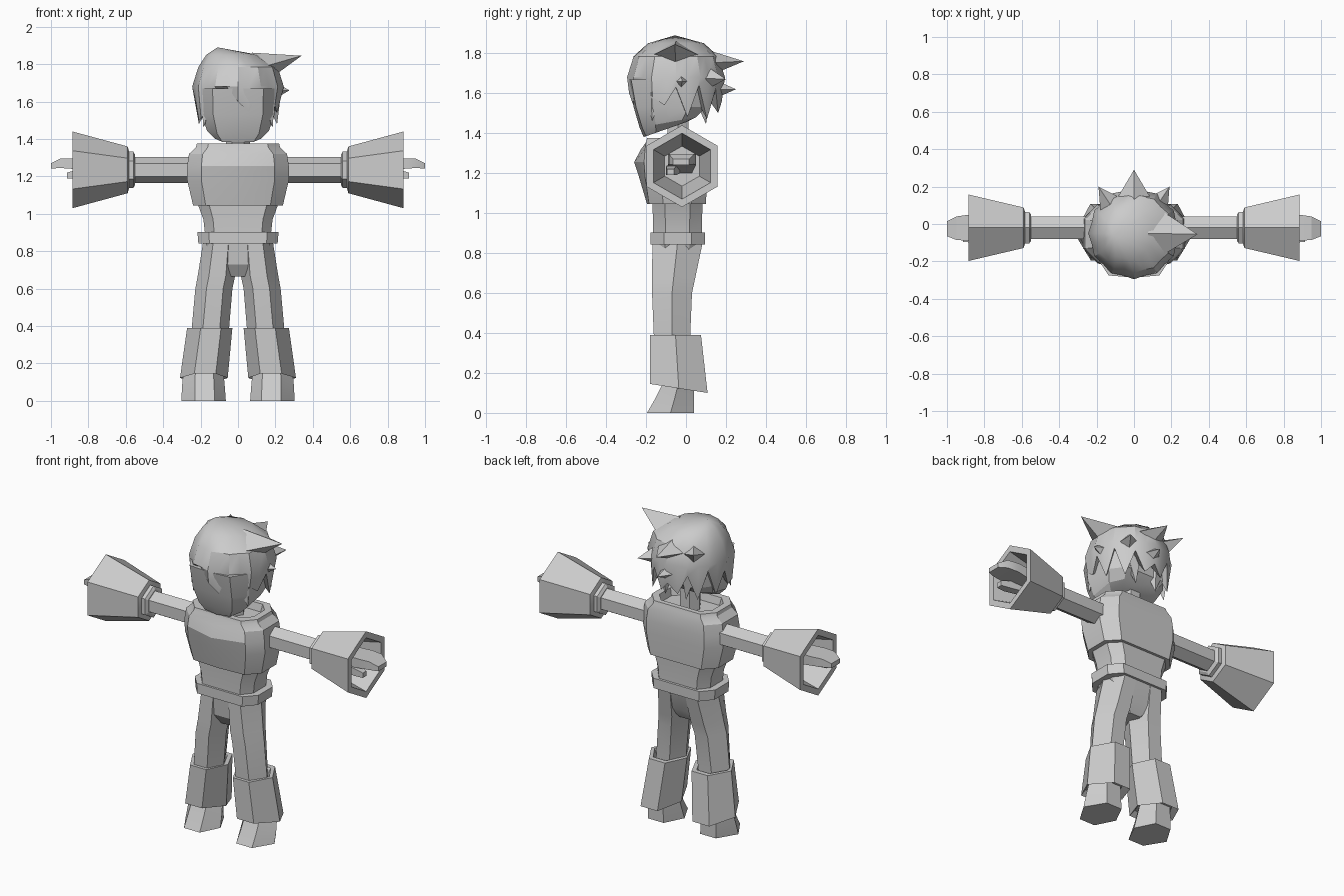
import bpy, bmesh, math
from mathutils import Vector

if "Cube" in bpy.data.objects:
    bpy.data.objects.remove(bpy.data.objects["Cube"])

grey = bpy.data.materials.new("plain grey")
grey.use_nodes = True
grey.diffuse_color = (0.6, 0.6, 0.6, 1)
grey.node_tree.nodes["Principled BSDF"].inputs["Base Color"].default_value = (0.6, 0.6, 0.6, 1)


def finish(name, bm, angle=25):
    bmesh.ops.recalc_face_normals(bm, faces=bm.faces)
    me = bpy.data.meshes.new(name)
    bm.to_mesh(me)
    bm.free()
    me.materials.append(grey)
    ob = bpy.data.objects.new(name, me)
    bpy.context.collection.objects.link(ob)
    bpy.ops.object.select_all(action="DESELECT")
    ob.select_set(True)
    bpy.context.view_layer.objects.active = ob
    bpy.ops.object.shade_smooth_by_angle(angle=math.radians(angle))
    return ob


def skin(bm, rings, caps=True):
    rows = [[bm.verts.new(p) for p in ring] for ring in rings]
    n = len(rows[0])
    for a, b in zip(rows, rows[1:]):
        for i in range(n):
            bm.faces.new((a[i], a[(i + 1) % n], b[(i + 1) % n], b[i]))
    if caps:
        bm.faces.new(rows[0])
        bm.faces.new(rows[-1])
    return rows


def loft(name, rings):
    bm = bmesh.new()
    skin(bm, rings)
    return finish(name, bm)


def body_ring(z, hx, front, back, bulge=0.0, corner=0.72):
    """Chamfered outline with a ridge down the front middle."""
    d = back - front
    half = [(hx * corner, front), (hx, front + d * 0.25), (hx, back - d * 0.25), (hx * corner, back)]
    pts = [(0, front - bulge)] + half + [(0, back)] + [(-x, y) for x, y in reversed(half)]
    return [(x, y, z) for x, y in pts]


def leg_ring(z, x0, x1, front, back, drop=0.0):
    """Six sides with flat front and back; drop lowers the back edge."""
    w, m = x1 - x0, (front + back) / 2
    pts = [(x1, m, .5), (x1 - w * .3, front, 0), (x0 + w * .25, front, 0),
           (x0, m, .5), (x0 + w * .25, back, 1), (x1 - w * .3, back, 1)]
    return [(x, y, z - drop * k) for x, y, k in pts]


def arm_ring(x, r, cy=-0.02, cz=1.235):
    return [(x, cy + r * math.sin(k * math.pi / 3), cz + r * math.cos(k * math.pi / 3)) for k in range(6)]


def slab_ring(x, y0, y1, z0, z1):
    return [(x, y0, z0), (x, y1, z0), (x, y1, z1), (x, y0, z1)]


def pair(name, rings):
    loft("left_" + name, rings)
    loft("right_" + name, [[(-x, y, z) for x, y, z in r] for r in rings])


# Jacket with a sunken collar
loft("jacket", [
    body_ring(1.045, .20, -.16, .08), body_ring(1.045, .24, -.185, .10, .01),
    body_ring(1.18, .272, -.205, .105, .03), body_ring(1.255, .272, -.21, .105, .05),
    body_ring(1.32, .262, -.205, .10, .02), body_ring(1.355, .225, -.20, .09),
    body_ring(1.375, .22, -.195, .085), body_ring(1.375, .18, -.16, .055),
    body_ring(1.33, .17, -.15, .045)])

# Waist, belt and pelvis
loft("waist", [body_ring(.88, .175, -.165, .08), body_ring(.97, .185, -.165, .08),
               body_ring(1.07, .222, -.17, .085)])
loft("belt", [body_ring(.842, .212, -.178, .095), body_ring(.903, .217, -.178, .095)])
loft("pelvis", [body_ring(.665, .05, -.11, .01), body_ring(.73, .13, -.155, .05),
                body_ring(.86, .178, -.168, .085)])

# Legs, boot cuffs and feet
pair("leg", [leg_ring(.36, .05, .25, -.16, .02), leg_ring(.60, .03, .228, -.17, .03),
             leg_ring(.67, .015, .215, -.17, .045), leg_ring(.86, .005, .185, -.168, .085)])
pair("boot_cuff", [leg_ring(.17, .08, .29, -.15, .06, .03), leg_ring(.145, .055, .31, -.18, .108, .045),
                   leg_ring(.39, .03, .272, -.18, .075), leg_ring(.39, .055, .25, -.15, .045),
                   leg_ring(.36, .07, .24, -.13, .02)])
pair("foot", [leg_ring(0, .065, .302, -.195, .04), leg_ring(.07, .07, .30, -.155, .04),
              leg_ring(.18, .08, .29, -.10, .04)])

# Arms, flared hollow sleeves and hands
pair("arm", [arm_ring(.18, .07), arm_ring(.57, .07)])
pair("sleeve_band", [arm_ring(.55, .08), arm_ring(.56, .097), arm_ring(.595, .097)])
pair("sleeve", [arm_ring(.58, .09), arm_ring(.59, .125), arm_ring(.885, .205),
                arm_ring(.885, .165), arm_ring(.63, .10)])
pair("hand", [slab_ring(.62, -.07, .03, 1.20, 1.29), slab_ring(.88, -.09, .05, 1.24, 1.295),
              slab_ring(.95, -.085, .04, 1.245, 1.295), slab_ring(1.0, -.065, .015, 1.242, 1.27)])
pair("thumb", [slab_ring(.70, -.08, -.03, 1.20, 1.25), slab_ring(.86, -.10, -.05, 1.19, 1.235),
               slab_ring(.915, -.095, -.06, 1.19, 1.22)])

# Neck and head
loft("neck", [[(.065 * math.cos(k * math.pi / 3), -.04 + .06 * math.sin(k * math.pi / 3), z)
               for k in range(6)] for z in (1.32, 1.52)])


def head_ring(z, hx, front, back, rise):
    d = back - front
    return [(x, y, z + rise * (y - front) / d) for x, y, _ in body_ring(z, hx, front, back, .012, .68)]


loft("head", [head_ring(1.385, .125, -.20, .0, .07), head_ring(1.43, .165, -.22, .05, .05),
              head_ring(1.53, .195, -.25, .10, 0), head_ring(1.67, .20, -.275, .12, 0)])

# Hair: domed shell with a jagged hem running round from the front
hem = [1.60, 1.545, 1.66, 1.63, 1.58, 1.54, 1.63, 1.48, 1.64, 1.47, 1.62, 1.50,
       1.56, 1.50, 1.62, 1.47, 1.64, 1.48, 1.61, 1.50, 1.51, 1.58, 1.66, 1.69]
N = len(hem)


def hair_ring(radius, z, cx=0.0, centre=-.05):
    pts = []
    for i in range(N):
        a = 2 * math.pi * i / N
        flat = 1 - .05 * (i % 2)
        pts.append((cx + radius * flat * math.sin(a), centre - radius * flat * math.cos(a), z))
    return pts


bm = bmesh.new()
edge = [(x * .97, y * .97 if y > 0 else y, hem[i]) for i, (x, y, z) in enumerate(hair_ring(.235, 0))]
rows = skin(bm, [hair_ring(.15, 1.62), edge, hair_ring(.245, 1.68), hair_ring(.212, 1.785),
                 hair_ring(.14, 1.85, -.03)], caps=False)
bm.faces.new(rows[0])
apex = bm.verts.new((-.11, -.055, 1.89))
for i in range(N):
    bm.faces.new((rows[-1][i], rows[-1][(i + 1) % N], apex))
finish("hair_shell", bm, 32)


# Hair spikes: four-sided points sunk into the shell
def spike(name, base, tip, wide, tall):
    base, tip = Vector(base), Vector(tip)
    d = (tip - base).normalized()
    side = d.cross(Vector((0, 0, 1))).normalized()
    up = side.cross(d)
    bm = bmesh.new()
    ring = [bm.verts.new(base + v) for v in (side * wide, up * tall, -side * wide, -up * tall)]
    end = bm.verts.new(tip)
    bm.faces.new(ring)
    for i in range(4):
        bm.faces.new((ring[i], ring[(i + 1) % 4], end))
    finish(name, bm)


spike("side_spike", (.10, -.05, 1.775), (.34, -.055, 1.845), .15, .09)
spike("back_top_spike", (0, .07, 1.75), (0, .29, 1.76), .13, .08)
spike("back_low_spike", (0, .07, 1.62), (.02, .25, 1.62), .10, .08)
spike("right_back_spike", (-.09, .05, 1.72), (-.19, .20, 1.79), .10, .08)
spike("left_back_spike", (.09, .05, 1.68), (.19, .20, 1.67), .10, .09)
spike("left_lower_spike", (.14, -.03, 1.66), (.275, -.02, 1.66), .08, .08)
for s, label in ((1, "left"), (-1, "right")):
    spike(label + "_nape_spike", (s * .08, .08, 1.60), (s * .07, .10, 1.445), .06, .05)
    spike(label + "_sideburn", (s * .16, -.16, 1.60), (s * .185, -.17, 1.46), .05, .04)
